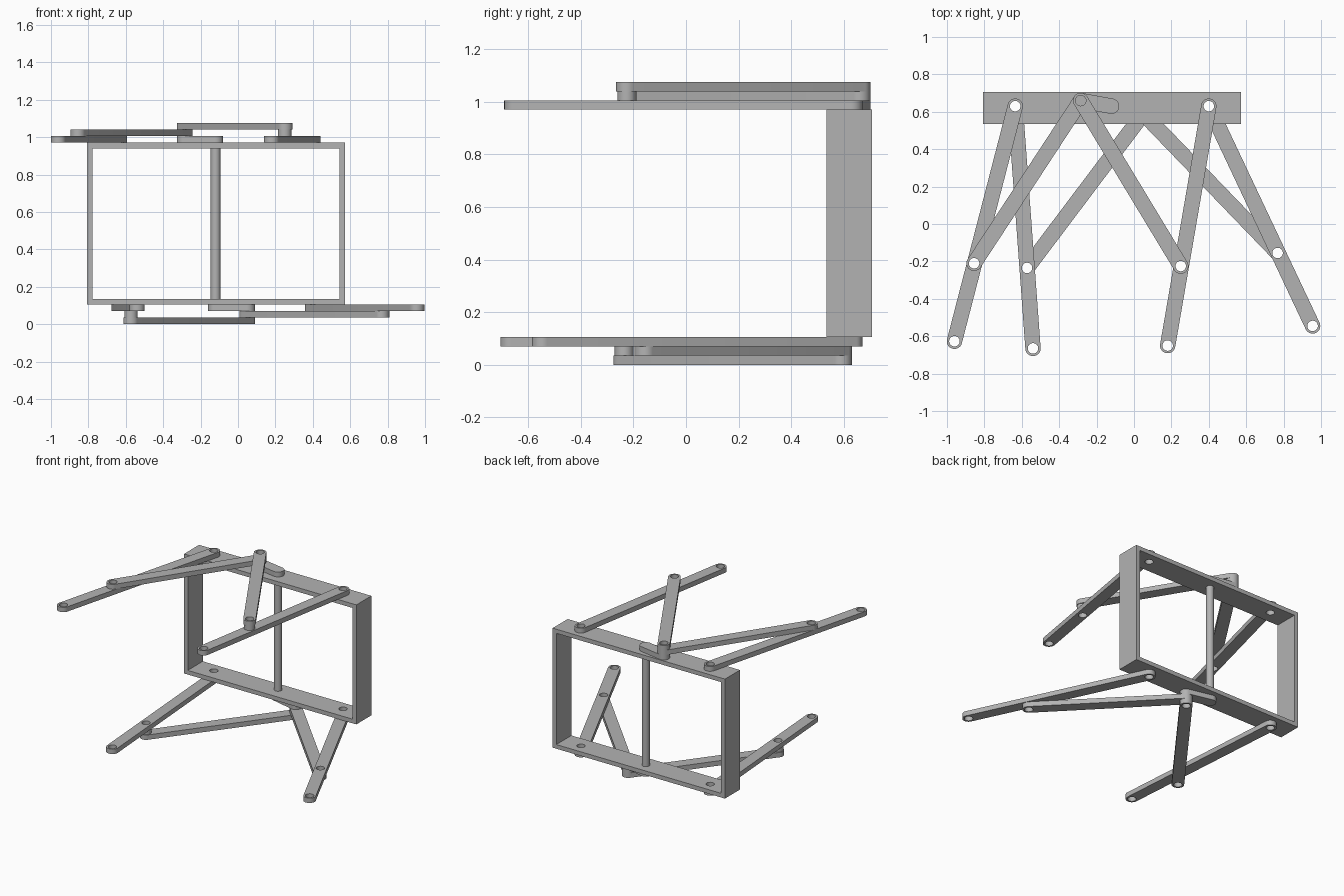
import bpy, bmesh, math
from mathutils import Vector, Matrix

cube = bpy.data.objects.get("Cube")
if cube:
    bpy.data.objects.remove(cube, do_unlink=True)

COLOUR = (0.45, 0.45, 0.45, 1)
grey = bpy.data.materials.new("plain grey")
grey.use_nodes = True
grey.diffuse_color = COLOUR
grey.node_tree.nodes["Principled BSDF"].inputs["Base Color"].default_value = COLOUR

R, HOLE, T = 0.041, 0.028, 0.035   # bar end radius, hole radius, layer thickness
BOTTOM, TOP = 3 * T, 0.97          # outer faces of the frame
WALL = 0.03


def circle(c, r, start=0.0, sweep=math.tau, n=40):
    return [Vector(c) + Vector((math.cos(a), math.sin(a))) * r
            for a in (start + sweep * i / n for i in range(n))]


def slot(a, b, r=R):
    d = Vector(b) - Vector(a)
    ang = math.atan2(d.y, d.x)
    ends = []
    for c, s in ((a, ang + math.pi / 2), (b, ang - math.pi / 2)):
        ends += circle(c, r, s, math.pi, 20) + [Vector(c) + Vector((math.cos(s + math.pi), math.sin(s + math.pi))) * r]
    return ends


def finish(obj, smooth=True):
    obj.data.materials.clear()
    obj.data.materials.append(grey)
    if smooth:
        bpy.ops.object.select_all(action='DESELECT')
        obj.select_set(True)
        bpy.context.view_layer.objects.active = obj
        bpy.ops.object.shade_smooth_by_angle(angle=math.radians(30))
    return obj


def plate(name, loops, z0, z1):
    """Solid from an outer outline and hole outlines, between two heights."""
    curve = bpy.data.curves.new(name, 'CURVE')
    curve.dimensions, curve.fill_mode = '2D', 'BOTH'
    curve.extrude = (z1 - z0) / 2
    for pts in loops:
        s = curve.splines.new('POLY')
        s.points.add(len(pts) - 1)
        for p, co in zip(s.points, pts):
            p.co = (co.x, co.y, 0, 1)
        s.use_cyclic_u = True
    temp = bpy.data.objects.new("outline", curve)
    bpy.context.collection.objects.link(temp)
    mesh = bpy.data.meshes.new_from_object(temp.evaluated_get(bpy.context.evaluated_depsgraph_get()))
    bpy.data.objects.remove(temp, do_unlink=True)
    bm = bmesh.new()
    bm.from_mesh(mesh)
    bmesh.ops.remove_doubles(bm, verts=bm.verts, dist=1e-5)
    bmesh.ops.recalc_face_normals(bm, faces=bm.faces)
    bmesh.ops.translate(bm, verts=bm.verts, vec=(0, 0, (z0 + z1) / 2))
    bm.to_mesh(mesh)
    bm.free()
    obj = bpy.data.objects.new(name, mesh)
    bpy.context.collection.objects.link(obj)
    return finish(obj)


def bar(name, a, b, z, holes=()):
    return plate(name, [slot(a, b)] + [circle(h, HOLE) for h in holes], z, z + T)


# Key points
pivot_right, pivot_left = (-0.635, 0.63), (0.40, 0.63)
axle = (-0.12, 0.63)

# Rectangular frame, extruded front to back
Y0, Y1 = 0.535, 0.707


def rect(x0, x1, z0, z1):
    return [Vector(p) for p in ((x0, z0), (x1, z0), (x1, z1), (x0, z1))]


frame = plate("frame", [rect(-0.807, 0.573, BOTTOM, TOP),
                        rect(-0.807 + WALL, 0.573 - WALL, BOTTOM + WALL, TOP - WALL)], -Y1, -Y0)
frame.data.transform(Matrix.Rotation(math.pi / 2, 4, 'X'))

# Pivot holes drilled through the frame
for p in (pivot_right, pivot_left):
    cutter = plate("hole_cutter", [circle(p, HOLE)], 0.0, 1.1)
    cutter.hide_render = True
    mod = frame.modifiers.new("pivot_hole", 'BOOLEAN')
    mod.operation, mod.solver, mod.object = 'DIFFERENCE', 'EXACT', cutter
    bpy.context.view_layer.objects.active = frame
    bpy.ops.object.modifier_apply(modifier=mod.name)
    bpy.data.objects.remove(cutter, do_unlink=True)
finish(frame)

# Crank shaft
plate("crank_shaft", [circle(axle, 0.026)], BOTTOM + WALL, TOP - WALL)

# Each set: leg layer, outward step, crank pin, (knee, foot) on each side, spaced side
sets = {
    "upper": (TOP, T, (-0.285, 0.66),
              {"right": ((-0.855, -0.21), (-0.96, -0.627)), "left": ((0.25, -0.225), (0.18, -0.65))}, "left"),
    "lower": (BOTTOM - T, -T, (0.05, 0.59),
              {"right": ((-0.572, -0.235), (-0.54, -0.665)), "left": ((0.768, -0.155), (0.955, -0.545))}, "right"),
}
for level, (z, step, pin, sides, spaced) in sets.items():
    bar(level + "_crank", axle, pin, z)
    for side, (knee, foot) in sides.items():
        pivot = pivot_right if side == "right" else pivot_left
        bar(f"{level}_{side}_leg", pivot, foot, z, (pivot, knee, foot))
        layer = 2 if side == spaced else 1
        bar(f"{level}_{side}_link", pin, knee, z + layer * step, (pin, knee))
        # Spacer under the outer link
        if side == spaced:
            plate(f"{level}_{side}_spacer", [circle(knee, 0.036), circle(knee, HOLE)], z + step, z + step + T)
